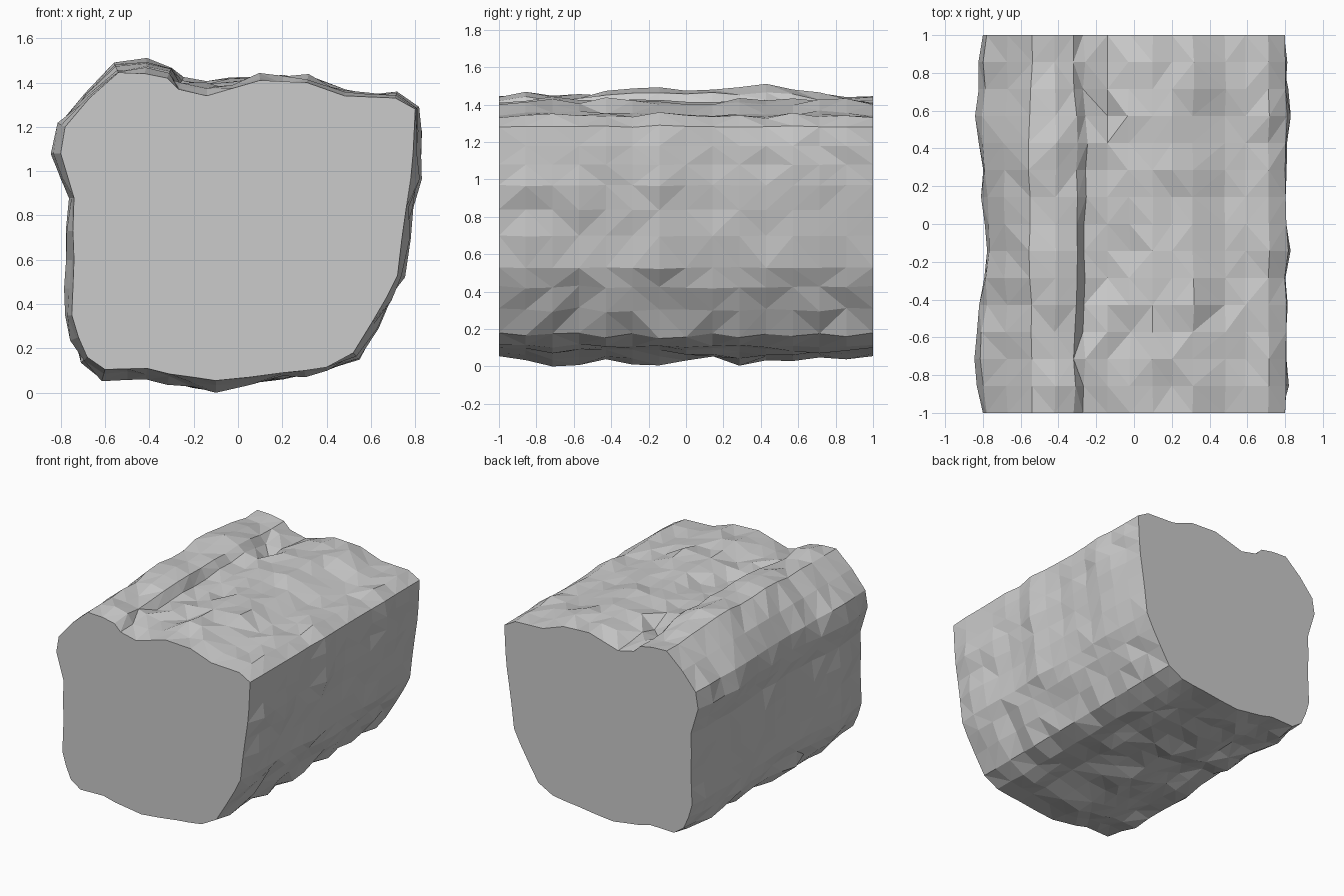
import bpy, bmesh, random
from mathutils import Vector

random.seed(7)
STEPS = 14

# End outline (x, z, bulge reached between the ends), anticlockwise from the front
PROFILE = [
    (-0.60, 0.105, .055), (-0.50, 0.108, .05), (-0.41, 0.11, .05), (-0.31, 0.085, .05),
    (-0.20, 0.07, .05), (-0.10, 0.055, .055), (0.05, 0.07, .035), (0.20, 0.09, .03),
    (0.30, 0.10, .03), (0.40, 0.115, .03), (0.52, 0.18, .045), (0.60, 0.31, .04),
    (0.67, 0.43, .03), (0.72, 0.53, .035), (0.74, 0.70, .04), (0.76, 0.84, .04),
    (0.78, 0.97, .05), (0.79, 1.08, .04), (0.795, 1.18, .035), (0.80, 1.28, .02),
    (0.71, 1.33, .03), (0.59, 1.335, .025), (0.48, 1.34, .03), (0.31, 1.40, .04),
    (0.20, 1.405, .035), (0.10, 1.41, .035), (-0.02, 1.375, .06), (-0.14, 1.34, .07),
    (-0.27, 1.37, .06), (-0.32, 1.42, .06), (-0.42, 1.44, .08), (-0.54, 1.445, .05),
    (-0.67, 1.33, .03), (-0.78, 1.20, .04), (-0.80, 1.08, .045), (-0.77, 0.98, .04),
    (-0.74, 0.88, .035), (-0.745, 0.73, .035), (-0.74, 0.60, .04), (-0.745, 0.47, .04),
    (-0.75, 0.35, .03), (-0.72, 0.25, .04), (-0.68, 0.16, .04)]

# Bulge strength along the length for the main ridges (front to back)
RIDGE = [0, .25, .25, .25, .3, .6, .5, .5, .6, .85, 1, .8, .25, .2, 0]
BELLY = [0, .5, 1, .7, .5, .6, .7, .5, .3, .7, .5, .3, .3, .2, 0]
LEFT = [0, .5, 1, .6, .2, -.1, -.2, -.2, .1, .3, .6, .7, .5, .3, 0]
RIGHT = [0, .6, .6, .5, .3, .2, 1, .6, .2, .3, .2, .8, .4, .2, 0]


def strength(x, z, k):
    if k in (0, STEPS):
        return 0
    if z > 1.3 and x < -0.2:
        base = RIDGE[k]
    elif z < 0.12 and x < 0.1:
        base = BELLY[k]
    elif x < -0.7:
        base = LEFT[k]
    elif x > 0.7:
        base = RIGHT[k]
    else:
        base = random.uniform(0, .9)
    return max(-.5, min(1, base + random.uniform(-.35, .3)))


# Tunnel-shaped rock block: rings lofted along y, pushed out along the outline normal
bm = bmesh.new()
n = len(PROFILE)
rings = []
for k in range(STEPS + 1):
    y = -1 + 2 * k / STEPS
    ring = []
    for i, (x, z, amp) in enumerate(PROFILE):
        a, b = PROFILE[i - 1], PROFILE[(i + 1) % n]
        out = Vector((b[1] - a[1], a[0] - b[0])).normalized() * amp * strength(x, z, k)
        ring.append(bm.verts.new((x + out.x, y, max(0, z + out.y))))
    rings.append(ring)

# Triangulated rocky sides with mixed diagonals
for r0, r1 in zip(rings, rings[1:]):
    for i in range(n):
        j = (i + 1) % n
        a, b, c, d = r0[i], r0[j], r1[j], r1[i]
        if random.random() < .5:
            tris = ((a, b, c), (a, c, d))
        else:
            tris = ((a, b, d), (b, c, d))
        for t in tris:
            bm.faces.new(t)

# Flat end cuts
bm.faces.new(rings[0])
bm.faces.new(rings[-1])
bmesh.ops.recalc_face_normals(bm, faces=bm.faces)

# Stand on the ground
low = min(v.co.z for v in bm.verts)
bmesh.ops.translate(bm, verts=bm.verts, vec=(0, 0, -low))

mesh = bpy.data.meshes.new("rock_block")
bm.to_mesh(mesh)
bm.free()
bpy.context.collection.objects.link(bpy.data.objects.new("rock_block", mesh))
